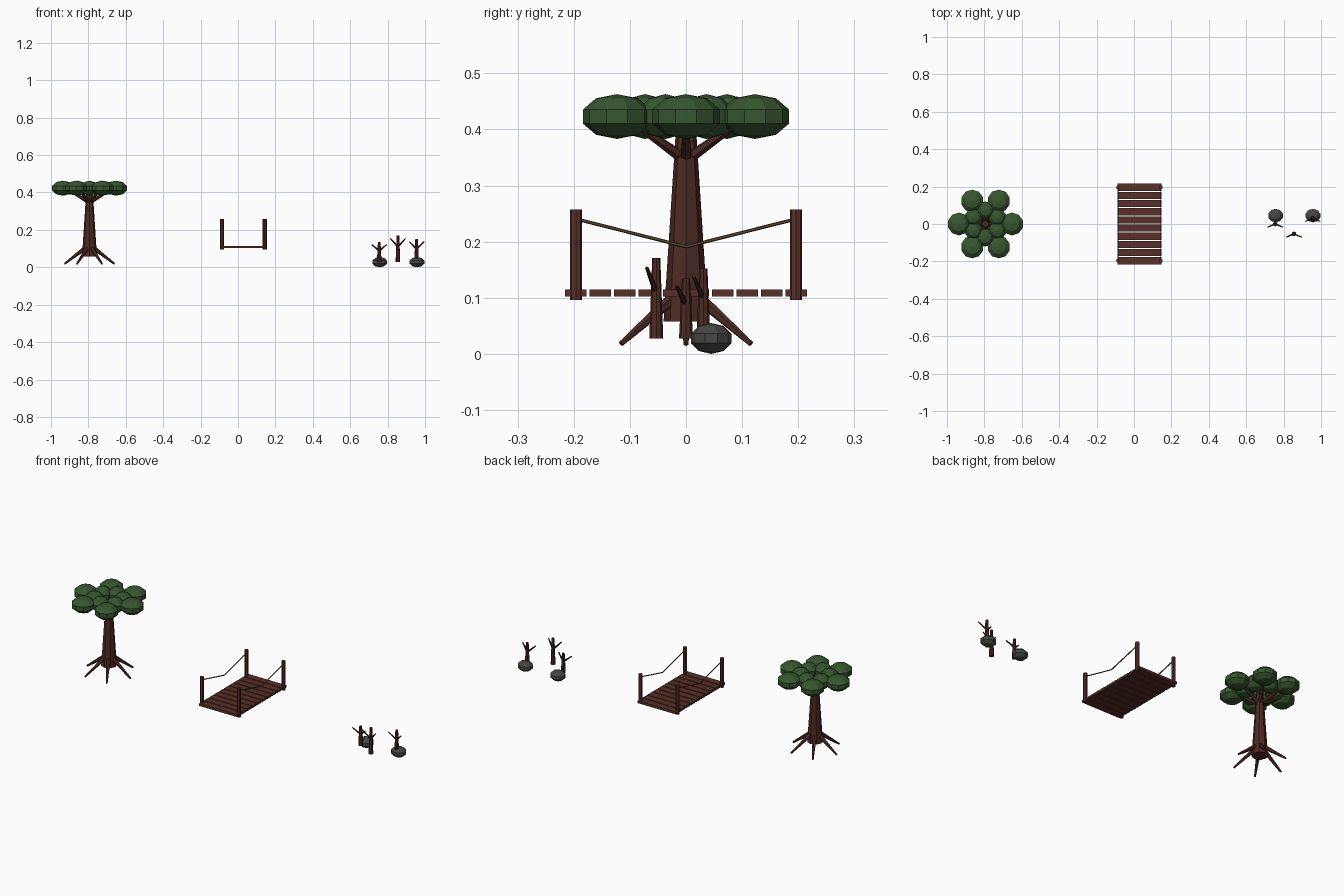
import bpy, bmesh, math
from mathutils import Vector, Matrix

if "Cube" in bpy.data.objects:
    bpy.data.objects.remove(bpy.data.objects["Cube"])


def mat(name, rgb):
    m = bpy.data.materials.new(name)
    m.diffuse_color = (*rgb, 1)
    m.use_nodes = True
    m.node_tree.nodes["Principled BSDF"].inputs["Base Color"].default_value = m.diffuse_color
    return m


BARK = mat("bark brown", (0.075, 0.024, 0.016))
PLANK = mat("plank brown", (0.095, 0.029, 0.020))
TWIG = mat("dark twig brown", (0.048, 0.019, 0.013))
LEAF = mat("leaf green", (0.037, 0.095, 0.028))
STONE = mat("stone grey", (0.062, 0.065, 0.060))
ROPE = mat("rope tan", (0.13, 0.078, 0.040))


def finish(name, bm, material):
    me = bpy.data.meshes.new(name)
    bm.to_mesh(me)
    bm.free()
    me.materials.append(material)
    ob = bpy.data.objects.new(name, me)
    bpy.context.collection.objects.link(ob)
    return ob


def rod(name, a, b, r1, r2, material, sides=8):
    """Tapered flat-sided rod from point a to point b."""
    a, b = Vector(a), Vector(b)
    d = b - a
    bm = bmesh.new()
    bmesh.ops.create_cone(bm, cap_ends=True, segments=sides, radius1=r1, radius2=r2, depth=d.length)
    rot = d.to_track_quat('Z', 'Y').to_matrix().to_4x4()
    bmesh.ops.transform(bm, matrix=Matrix.Translation((a + b) / 2) @ rot, verts=bm.verts)
    return finish(name, bm, material)


def blob(name, c, size, material):
    """Faceted squashed ball."""
    bm = bmesh.new()
    bmesh.ops.create_uvsphere(bm, u_segments=10, v_segments=5, radius=1)
    bmesh.ops.transform(bm, matrix=Matrix.Translation(c) @ Matrix.Diagonal((*size, 1)), verts=bm.verts)
    return finish(name, bm, material)


def box(name, c, size, material):
    bm = bmesh.new()
    bmesh.ops.create_cube(bm, size=1)
    bmesh.ops.transform(bm, matrix=Matrix.Translation(c) @ Matrix.Diagonal((*size, 1)), verts=bm.verts)
    return finish(name, bm, material)


# Big tree: trunk, then roots, branches and leaf clumps every 60 degrees
TX = -0.794


def polar(r, ang, z):
    return (TX + r * math.cos(ang), r * math.sin(ang), z)


rod("tree_trunk", (TX, 0, 0.058), (TX, 0, 0.40), 0.040, 0.018, BARK, 8)
for i in range(6):
    a = math.radians(60 * i)
    rod(f"tree_root_{i}", polar(0.02, a, 0.105), polar(0.134, a, 0.018), 0.012, 0.005, BARK, 6)
    rod(f"tree_branch_{i}", polar(0.0, a, 0.345), polar(0.11, a, 0.413), 0.011, 0.006, BARK, 6)
    blob(f"outer_leaves_{i}", polar(0.142, a, 0.423), (0.064, 0.064, 0.040), LEAF)
    blob(f"inner_leaves_{i}", polar(0.073, a + math.pi / 6, 0.423), (0.050, 0.050, 0.040), LEAF)

# Plank bridge
BX = 0.029
for i in range(10):
    box(f"bridge_plank_{i}", (BX, -0.1966 + 0.0437 * i, 0.1085), (0.236, 0.0385, 0.013), PLANK)
for sx in (-1, 1):
    x = BX + sx * 0.114
    for sy in (-1, 1):
        y = sy * 0.196
        rod(f"bridge_post_{sx}_{sy}", (x, y, 0.096), (x, y, 0.257), 0.0108, 0.0108, PLANK, 8)
        rod(f"bridge_rope_{sx}_{sy}", (x, y, 0.2405), (x, 0, 0.191), 0.003, 0.003, ROPE, 6)

# Dead saplings, each with a pair of twigs
for i, (x, y, top) in enumerate(((0.755, 0, 0.134), (0.855, -0.053, 0.171), (0.955, 0.031, 0.152))):
    z0 = 0.027
    h = top - z0
    rod(f"dead_stem_{i}", (x, y, z0), (x, y, top), 0.0125, 0.0072, BARK, 8)
    for s in (-1, 1):
        rod(f"dead_twig_{i}_{s}", (x, y, z0 + 0.57 * h), (x + s * 0.04, y - 0.017, z0 + 0.88 * h),
            0.0055, 0.003, TWIG, 6)

# Stones
for i, x in enumerate((0.757, 0.957)):
    blob(f"stone_{i}", (x, 0.045, 0.0275), (0.043, 0.038, 0.0275), STONE)
